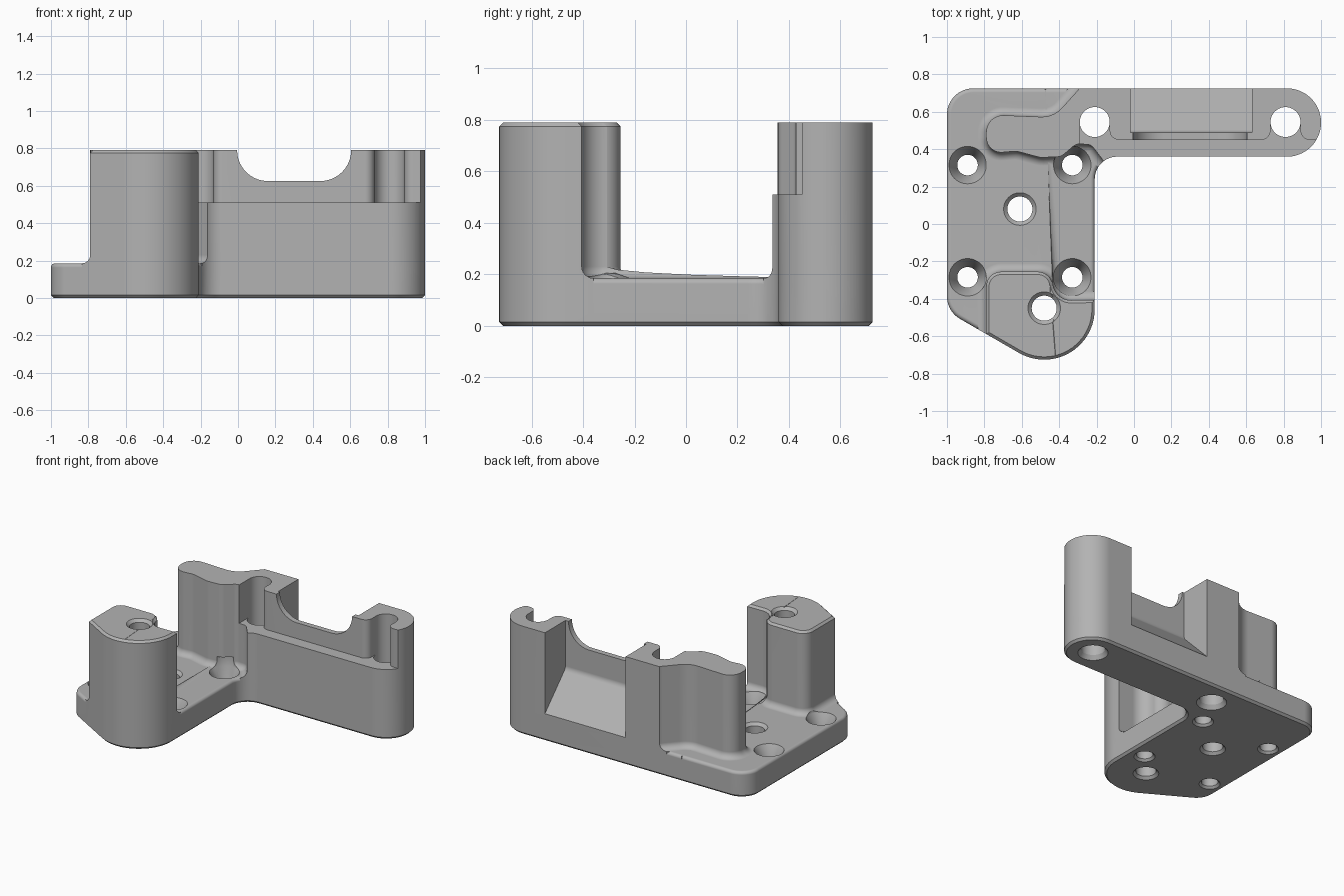
import bpy, bmesh, math
from mathutils import Vector

cube = bpy.data.objects.get("Cube")
if cube:
    bpy.data.objects.remove(cube, do_unlink=True)

grey = bpy.data.materials.new("grey")
grey.use_nodes = True
colour = (0.45, 0.45, 0.45, 1)
grey.diffuse_color = colour
grey.node_tree.nodes["Principled BSDF"].inputs["Base Color"].default_value = colour


def rounded(corners, steps=10):
    """Polygon from (x, y, radius) corners, each filleted."""
    pts = []
    for i, (x, y, r) in enumerate(corners):
        p = Vector((x, y))
        a = (Vector(corners[i - 1][:2]) - p).normalized()
        b = (Vector(corners[(i + 1) % len(corners)][:2]) - p).normalized()
        if r == 0:
            pts.append(p)
            continue
        half = a.angle(b) / 2
        centre = p + (a + b).normalized() * r / math.sin(half)
        start = p + a * r / math.tan(half) - centre
        end = p + b * r / math.tan(half) - centre
        sweep = start.angle_signed(end)
        for k in range(steps + 1):
            t = -sweep * k / steps
            c, s = math.cos(t), math.sin(t)
            pts.append(centre + Vector((start.x * c - start.y * s, start.x * s + start.y * c)))
    return pts


def offset(pts, d):
    """Move a counter-clockwise outline outward by d."""
    out = []
    for i, p in enumerate(pts):
        e, f = (p - pts[i - 1]).normalized(), (pts[(i + 1) % len(pts)] - p).normalized()
        n, m = Vector((e.y, -e.x)), Vector((f.y, -f.x))
        out.append(p + (n + m) * d / (1 + n.dot(m)))
    return out


def loft(name, pts, layers, place=lambda u, v, w: (u, v, w)):
    """Stack an outline through (height, outward offset) layers."""
    if sum(p.cross(pts[i - 1]) for i, p in enumerate(pts)) > 0:
        pts = pts[::-1]
    bm = bmesh.new()
    rings = [[bm.verts.new(place(p.x, p.y, w)) for p in offset(pts, d)] for w, d in layers]
    bm.faces.new(rings[0])
    bm.faces.new(rings[-1])
    for lo, hi in zip(rings, rings[1:]):
        for i in range(len(pts)):
            bm.faces.new((lo[i - 1], lo[i], hi[i], hi[i - 1]))
    bmesh.ops.recalc_face_normals(bm, faces=bm.faces)
    mesh = bpy.data.meshes.new(name)
    bm.to_mesh(mesh)
    bm.free()
    mesh.materials.append(grey)
    ob = bpy.data.objects.new(name, mesh)
    bpy.context.collection.objects.link(ob)
    return ob


def combine(target, tool, operation):
    mod = target.modifiers.new(operation, 'BOOLEAN')
    mod.operation, mod.object, mod.solver = operation, tool, 'EXACT'
    bpy.context.view_layer.objects.active = target
    bpy.ops.object.modifier_apply(modifier=mod.name)
    bpy.data.objects.remove(tool, do_unlink=True)


FLOOR, TOP, LEDGE = 0.185, 0.79, 0.51
quarter = [math.pi / 2 * k / 6 for k in range(7)]
foot = [(FLOOR + 0.045 * (1 - math.cos(a)), 0.045 * (1 - math.sin(a))) for a in quarter]
top_edge = [(FLOOR - 0.022 * (1 - math.sin(a)), -0.022 * (1 - math.cos(a))) for a in quarter]
bottom_edge = [(0, -0.015), (0.015, 0)]

# L-shaped footprint
footprint = rounded([(-1, 0.725, 0.14), (-1, -0.467, 0.14), (-0.21, -0.923, 0.27),
                     (-0.21, 0.36, 0.12), (1, 0.36, 0.182), (1, 0.725, 0.182)], 20)
bracket = loft("bracket", footprint, bottom_edge + top_edge)

# Rear wall with a rounded lobe at its right end
wall = loft("wall", rounded([
    (1.1, 0.85, 0), (-0.22, 0.85, 0), (-0.30, 0.715, 0.1), (-0.43, 0.57, 0.15),
    (-0.79, 0.585, 0.09), (-0.79, 0.375, 0.08), (-0.63, 0.39, 0.1), (-0.5, 0.355, 0.1),
    (-0.39, 0.36, 0.06), (-0.31, 0.428, 0.05), (-0.23, 0.425, 0.05), (-0.18, 0.36, 0.06),
    (-0.1, 0.25, 0), (1.1, 0.25, 0)]), [(0.005, 0.045)] + foot + [(TOP, 0)])
combine(wall, loft("wall_clip", footprint, bottom_edge + [(1, 0)]), 'INTERSECT')

# Front post, scooped around the neighbouring screw hole
post = loft("post", rounded([
    (-0.79, -0.255, 0.08), (-0.79, -0.9, 0), (-0.1, -0.9, 0), (-0.1, -0.42, 0),
    (-0.21, -0.405, 0.05), (-0.435, -0.41, 0.1), (-0.435, -0.255, 0.08)]),
    [(0.005, 0.045)] + foot + [(TOP - 0.015, 0), (TOP, -0.015)])
combine(post, loft("post_clip", footprint, bottom_edge + [(TOP - 0.015, 0), (TOP + 0.005, -0.02)]),
        'INTERSECT')

combine(bracket, wall, 'UNION')
combine(bracket, post, 'UNION')


def circle(x, y, r, n=48):
    return [Vector((x + r * math.cos(math.tau * k / n), y + r * math.sin(math.tau * k / n)))
            for k in range(n)]


def cut(name, pts, layers, **kw):
    combine(bracket, loft(name, pts, layers, **kw), 'DIFFERENCE')


# Front ledge of the wall
cut("ledge", rounded([(-0.285, 0.2, 0), (1.2, 0.2, 0), (1.2, 0.45, 0), (-0.285, 0.45, 0)]),
    [(LEDGE, 0), (1, 0)])

# Rear pocket with a sloping floor
cut("pocket", rounded([(0.49, 1, 0), (0.49, 0.44, 0.05), (0.725, 0.2, 0), (0.9, 0.03, 0), (0.9, 1, 0)]),
    [(-0.02, 0), (0.63, 0)], place=lambda u, v, w: (w, u, v))

# Rounded saddle in the thin part of the wall
cut("saddle", rounded([(-0.005, 1, 0), (-0.005, 0.625, 0.165), (0.605, 0.625, 0.165), (0.605, 1, 0)]),
    [(0.4, 0), (0.52, 0)], place=lambda u, v, w: (u, w, v))

# Wall bores, open to the front above the ledge
for x in (-0.21, 0.81):
    cut("bore", circle(x, 0.545, 0.08), [(-0.1, 0.02), (0, 0.02), (0.03, 0), (1, 0)])
    slot = rounded([(x - 0.08, 0.545, 0), (x - 0.08, 0.45, 0.05), (x - 0.2, 0.45, 0),
                    (x - 0.2, 0.4, 0), (x + 0.2, 0.4, 0), (x + 0.2, 0.45, 0),
                    (x + 0.08, 0.45, 0.05), (x + 0.08, 0.545, 0)])
    if x < 0:
        slot = rounded([(x - 0.08, 0.545, 0), (x - 0.08, 0.4, 0), (x + 0.2, 0.4, 0),
                        (x + 0.2, 0.45, 0), (x + 0.08, 0.45, 0.05), (x + 0.08, 0.545, 0)])
    cut("slot", slot, [(LEDGE, 0), (1, 0)])

# Four countersunk screw holes
for x in (-0.89, -0.33):
    for y in (-0.285, 0.315):
        cut("screw_hole", circle(x, y, 0.055),
            [(-0.1, 0.015), (0, 0.015), (0.015, 0), (0.1, 0), (FLOOR, 0.045), (0.26, 0.045)])

# Centre hole and post hole, chamfered at both ends
for x, y, top in ((-0.61, 0.08, FLOOR), (-0.48, -0.45, TOP)):
    cut("pin_hole", circle(x, y, 0.067),
        [(-0.1, 0.018), (0, 0.018), (0.018, 0), (top - 0.02, 0), (top, 0.02), (top + 0.1, 0.02)])

# Shading
bpy.ops.object.select_all(action='DESELECT')
bracket.select_set(True)
bpy.context.view_layer.objects.active = bracket
bpy.ops.object.shade_smooth_by_angle(angle=math.radians(30))
weighted = bracket.modifiers.new("weighted_normals", 'WEIGHTED_NORMAL')
weighted.keep_sharp = True
